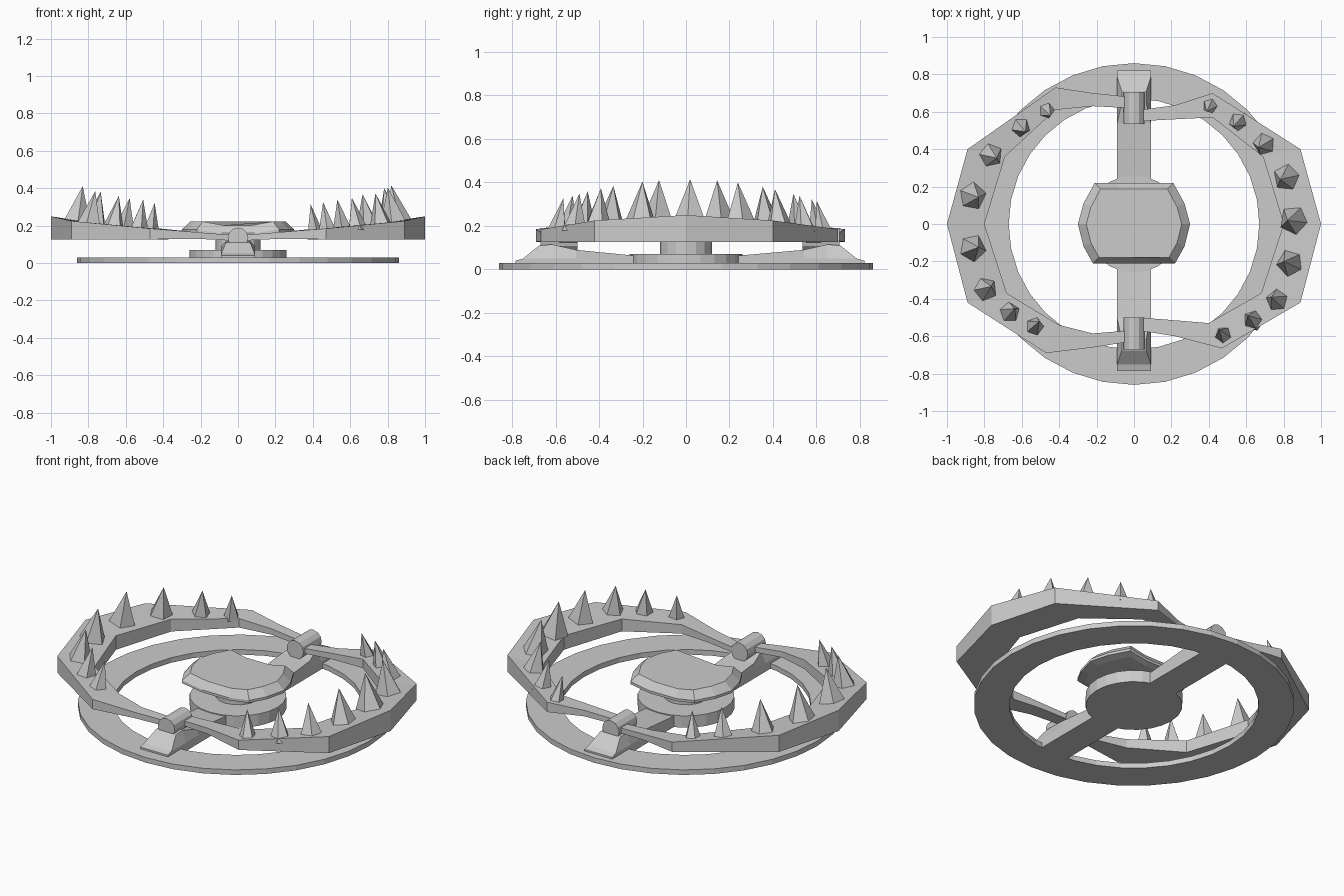
import bpy, bmesh, math
from mathutils import Vector

if "Cube" in bpy.data.objects:
    bpy.data.objects.remove(bpy.data.objects["Cube"])


def make(name, verts, faces):
    me = bpy.data.meshes.new(name)
    me.from_pydata(verts, [], faces)
    bm = bmesh.new()
    bm.from_mesh(me)
    bmesh.ops.recalc_face_normals(bm, faces=bm.faces)
    bm.to_mesh(me)
    bm.free()
    ob = bpy.data.objects.new(name, me)
    bpy.context.collection.objects.link(ob)
    return ob


def loft(name, sections, closed=False):
    """Skin equal-sized cross-sections, capping the ends if open."""
    n, m = len(sections[0]), len(sections)
    verts = [p for s in sections for p in s]
    faces = []
    for i in range(m if closed else m - 1):
        j = (i + 1) % m
        for k in range(n):
            l = (k + 1) % n
            faces.append((i * n + k, i * n + l, j * n + l, j * n + k))
    if not closed:
        faces += [tuple(range(n)), tuple(range((m - 1) * n, m * n))]
    return make(name, verts, faces)


def circle(r, z, n):
    return [(r * math.cos(2 * math.pi * i / n), r * math.sin(2 * math.pi * i / n), z)
            for i in range(n)]


# flat base ring
loft("base_ring", [circle(0.86, 0, 32), circle(0.86, 0.03, 32),
                   circle(0.67, 0.03, 32), circle(0.67, 0, 32)], closed=True)

# central disc and trigger post
loft("centre_disc", [circle(0.26, 0, 24), circle(0.26, 0.07, 24)])
loft("trigger_post", [circle(0.12, 0.06, 16), circle(0.12, 0.19, 16)])

# sloping cross bars with hinge lugs, and hinge pins
bar = [(0.2, 0.09, 0.06), (0.54, 0.09, 0.09), (0.65, 0.065, 0.115),
       (0.71, 0.065, 0.11), (0.785, 0.09, 0.05), (0.82, 0.09, 0.04)]
for side, s, off in (("back", 1, 0), ("front", -1, -0.035)):
    secs = []
    for y, w, z in bar:
        yy = s * (y + (off if y > 0.3 else 0))
        secs.append([(-0.09, yy, 0), (0.09, yy, 0), (0.09, yy, min(z, 0.05)),
                     (w, yy, z), (-w, yy, z), (-0.09, yy, min(z, 0.05))])
    loft(side + "_bar", secs)
    pin = [[(x, s * (y + off), z0 + 0.135) for x, z0, _ in
            [(a, b, c) for a, b, c in circle(0.055, 0, 12)]]
           for y in (0.535, 0.705)]
    loft(side + "_hinge_pin", pin)

# bevelled pressure pan, dipping along its middle
half = [(0.09, 0.22), (0.21, 0.22), (0.27, 0.11), (0.30, 0), (0.27, -0.12),
        (0.22, -0.21), (0.09, -0.21)]
outline = half + [(-x, y) for x, y in reversed(half)]


def pan_loop(k, z):
    return [(x * k, y * k, z - (0.02 if abs(x) < 0.1 else 0)) for x, y in outline]


loft("pressure_pan", [pan_loop(0.85, 0.155), pan_loop(1, 0.165),
                      pan_loop(1, 0.18), pan_loop(0.85, 0.222)])

# jaws: outer x, y, inner x, y, bottom z, outer top z, inner top z
left = [(-0.03, 0.68, -0.03, 0.62, 0.12, 0.15, 0.15),
        (-0.22, 0.70, -0.22, 0.63, 0.13, 0.165, 0.165),
        (-0.42, 0.73, -0.42, 0.61, 0.127, 0.185, 0.18),
        (-0.89, 0.40, -0.69, 0.36, 0.127, 0.225, 0.20),
        (-1.0, 0, -0.80, 0, 0.127, 0.25, 0.21),
        (-0.89, -0.42, -0.68, -0.37, 0.127, 0.225, 0.20),
        (-0.47, -0.69, -0.40, -0.54, 0.127, 0.185, 0.18),
        (-0.22, -0.66, -0.22, -0.585, 0.13, 0.165, 0.165),
        (-0.03, -0.63, -0.03, -0.57, 0.12, 0.15, 0.15)]
right_y = [(0.61, 0.55), (0.635, 0.56), (0.70, 0.57), (0.40, 0.36), (0, 0),
           (-0.42, -0.37), (-0.665, -0.53), (-0.60, -0.515), (-0.57, -0.50)]
right = [(-r[0], y[0], -r[2], y[1]) + r[4:] for r, y in zip(left, right_y)]
for name, rows in (("left_jaw", left), ("right_jaw", right)):
    loft(name, [[(ox, oy, zb), (ox, oy, zo), (ix, iy, zi), (ix, iy, zb)]
                for ox, oy, ix, iy, zb, zo, zi in rows])

# pointed teeth, taller and thicker toward the middle of each jaw
teeth = {"left": [(-0.47, 0.61), (-0.61, 0.52), (-0.77, 0.37), (-0.87, 0.15),
                  (-0.87, -0.13), (-0.80, -0.35), (-0.67, -0.475), (-0.535, -0.55)],
         "right": [(0.41, 0.635), (0.56, 0.55), (0.70, 0.43), (0.82, 0.25),
                   (0.86, 0.02), (0.84, -0.21), (0.77, -0.41), (0.64, -0.515),
                   (0.48, -0.595)]}
for side, spots in teeth.items():
    verts, faces = [], []
    for i, (x, y) in enumerate(spots):
        r = 0.085 - 0.1 * y * y
        base = len(verts)
        inward = Vector((-x, -y, 0)).normalized() * 0.04
        for k in range(5):
            a = 2 * math.pi * k / 5 + i * 0.9
            verts.append((x + r * math.cos(a), y + r * math.sin(a), 0.205 - 0.1 * y * y))
        verts.append((x + inward.x, y + inward.y, 0.415 - 0.25 * y * y))
        faces += [(base + k, base + (k + 1) % 5, base + 5) for k in range(5)]
        faces.append(tuple(base + k for k in range(5)))
    make(side + "_teeth", verts, faces)
